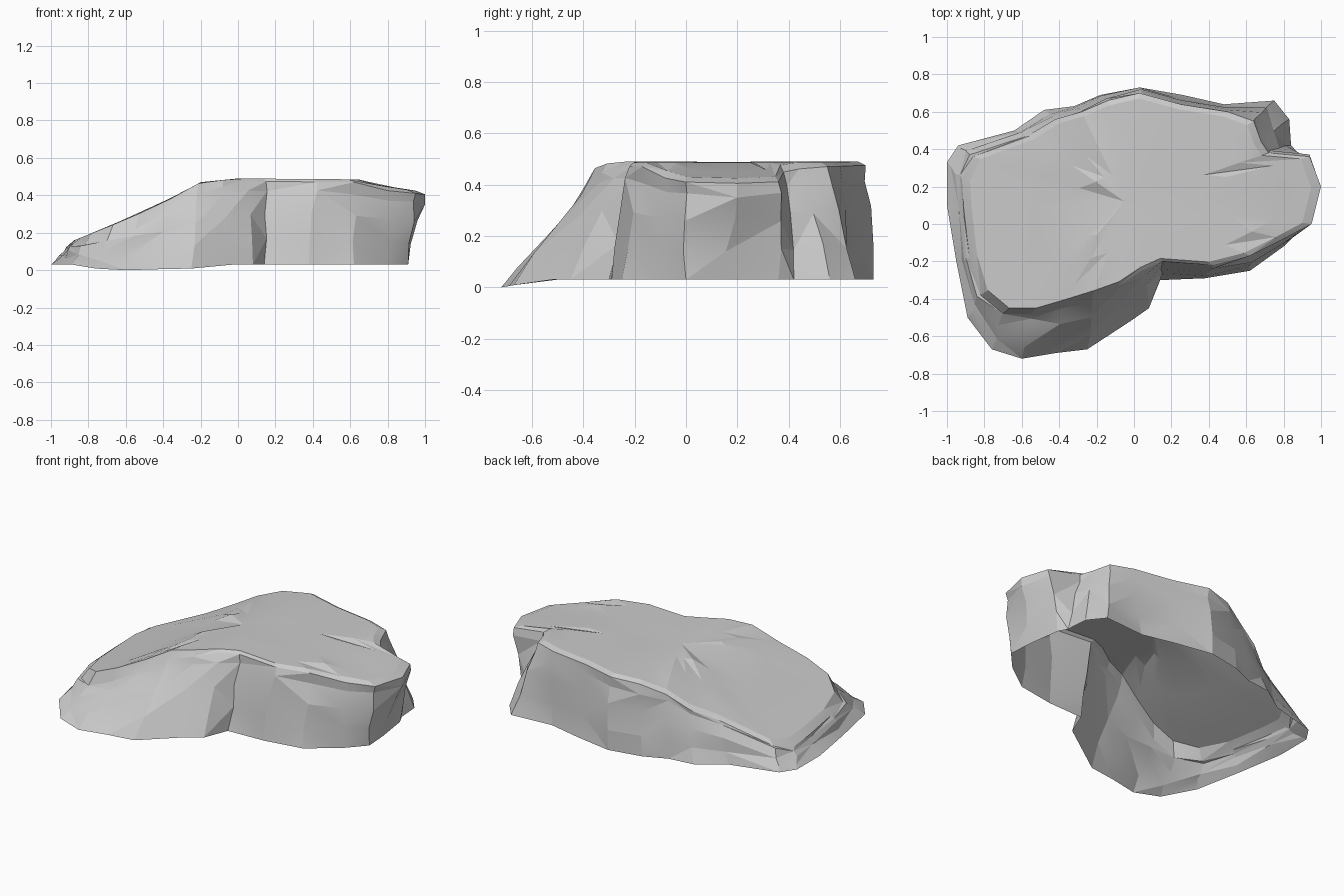
import bpy
import bmesh
import random
from mathutils import Vector

random.seed(4)

default_cube = bpy.data.objects.get("Cube")
if default_cube:
    bpy.data.objects.remove(default_cube, do_unlink=True)

# Stations around the rock: foot x, foot y, rim x, rim y
outline = [
    (.9, .15, 1, .2), (.91, 0, .95, 0), (.8, -.12, .8, -.08),
    (.62, -.25, .62, -.17), (.38, -.29, .42, -.22), (.14, -.3, .15, -.2),
    (.08, -.45, .04, -.25), (-.02, -.52, -.08, -.33), (-.25, -.67, -.22, -.38),
    (-.42, -.69, -.38, -.43), (-.6, -.72, -.55, -.48), (-.76, -.67, -.7, -.48),
    (-.89, -.5, -.82, -.38), (-.95, -.2, -.88, -.18), (-1, .1, -.91, .08),
    (-1, .33, -.92, .24), (-.94, .42, -.86, .36), (-.64, .5, -.56, .47),
    (-.48, .61, -.42, .56), (-.32, .63, -.28, .6), (-.18, .69, -.14, .66),
    (.03, .73, .03, .7), (.26, .69, .25, .64), (.48, .64, .5, .6),
    (.75, .66, .64, .55), (.83, .56, .68, .44), (.84, .42, .72, .38),
    (.87, .36, .94, .36),
]

# Height of the upper surface along x
ridge = [(-1, .08), (-.9, .15), (-.6, .27), (-.4, .36), (-.2, .47),
         (0, .49), (.65, .485), (.8, .44), (1, .42)]


def surface_height(x):
    for (start_x, start_z), (end_x, end_z) in zip(ridge, ridge[1:]):
        if x <= end_x:
            blend = max(0, (x - start_x) / (end_x - start_x))
            return start_z + (end_z - start_z) * blend
    return ridge[-1][1]


def foot_point(station):
    x, y = station[:2]
    return Vector((x, y, .03 + min(0, y + .55) * .18))


def rim_point(station):
    x, y = station[2:]
    drop = .015 + max(0, -.25 - y) * .25
    return Vector((x, y, surface_height(x) - drop))


def roughness(amount):
    return Vector([random.uniform(-amount, amount) for axis in range(3)])


def add_ring(mesh, points):
    return [mesh.verts.new(point) for point in points]


def bridge(mesh, lower, upper):
    """Join two rings with triangles, alternating the diagonal."""
    count = len(lower)
    for index in range(count):
        following = (index + 1) % count
        a, b = lower[index], lower[following]
        c, d = upper[following], upper[index]
        if random.random() < .5:
            triangles = (a, b, c), (a, c, d)
        else:
            triangles = (a, b, d), (b, c, d)
        for triangle in triangles:
            mesh.faces.new(triangle)


# Chipped side walls, rising from the open foot to the rim
mesh = bmesh.new()
feet = [foot_point(station) for station in outline]
rims = [rim_point(station) for station in outline]
rings = [add_ring(mesh, feet)]
for level in (.3, .62, .88):
    rings.append(add_ring(mesh, [
        foot.lerp(rim, level) + roughness(.012)
        for foot, rim in zip(feet, rims)]))
rings.append(add_ring(mesh, rims))

# Rounded shoulder and smooth sloping top
centre = Vector((-.05, .12, 0))
for inset in (.05, .2, .45, .7):
    points = []
    for rim in rims:
        point = rim.lerp(centre, inset)
        point.z = surface_height(point.x)
        points.append(point)
    rings.append(add_ring(mesh, points))

for lower, upper in zip(rings, rings[1:]):
    bridge(mesh, lower, upper)

# Close the middle of the top
centre.z = surface_height(centre.x)
summit = mesh.verts.new(centre)
last = rings[-1]
for index, vertex in enumerate(last):
    mesh.faces.new((vertex, last[(index + 1) % len(last)], summit))

# The stations may run clockwise, so make every face point outwards
if summit.link_faces:
    mesh.normal_update()
    if summit.link_faces[0].normal.z < 0:
        bmesh.ops.reverse_faces(mesh, faces=mesh.faces[:])

rock_data = bpy.data.meshes.new("rock_ledge")
mesh.to_mesh(rock_data)
mesh.free()
rock = bpy.data.objects.new("rock_ledge", rock_data)
bpy.context.scene.collection.objects.link(rock)

# Plain grey stone
stone = bpy.data.materials.new("grey_stone")
stone.use_nodes = True
colour = (.6, .6, .6, 1)
stone.diffuse_color = colour
stone.node_tree.nodes["Principled BSDF"].inputs["Base Color"].default_value = colour
rock_data.materials.append(stone)

# Soften shallow facets, keep the chipped edges crisp
bpy.ops.object.select_all(action="DESELECT")
rock.select_set(True)
bpy.context.view_layer.objects.active = rock
bpy.ops.object.shade_smooth_by_angle(angle=.2)
